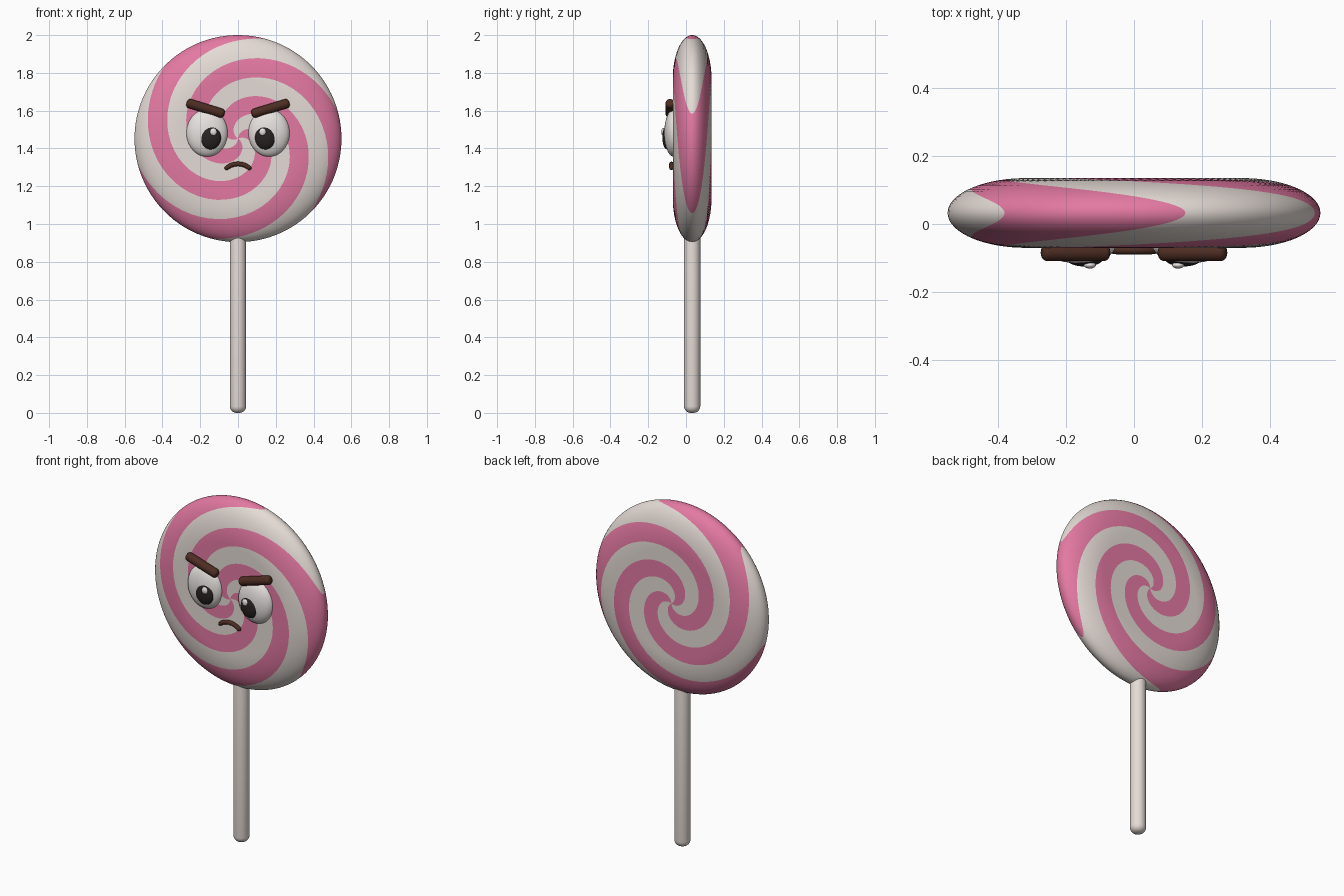
import bpy, bmesh, math
from mathutils import Matrix, Vector

cube = bpy.data.objects.get("Cube")
if cube:
    bpy.data.objects.remove(cube, do_unlink=True)


def material(name, rgb):
    mat = bpy.data.materials.new(name)
    mat.use_nodes = True
    mat.diffuse_color = (*rgb, 1)
    mat.node_tree.nodes["Principled BSDF"].inputs["Base Color"].default_value = (*rgb, 1)
    return mat


cream = material("cream", (0.78, 0.71, 0.67))
pink = material("pink", (0.77, 0.19, 0.36))
brown = material("chocolate brown", (0.075, 0.026, 0.016))
eye_white = material("eye white", (0.80, 0.76, 0.74))
black = material("pupil black", (0.022, 0.016, 0.016))


def finish(name, bm, mats, angle=50):
    bmesh.ops.recalc_face_normals(bm, faces=bm.faces)
    mesh = bpy.data.meshes.new(name)
    bm.to_mesh(mesh)
    bm.free()
    for mat in mats:
        mesh.materials.append(mat)
    obj = bpy.data.objects.new(name, mesh)
    bpy.context.collection.objects.link(obj)
    bpy.ops.object.select_all(action="DESELECT")
    obj.select_set(True)
    bpy.context.view_layer.objects.active = obj
    bpy.ops.object.shade_smooth_by_angle(angle=math.radians(angle))
    return obj


def revolve(name, profile, mats, matrix, segments=32, twist=lambda r: 0, paint=lambda s: 0):
    """Spin (radius, height) points about z; both ends close at a pole."""
    bm = bmesh.new()
    rings = []
    for r, h in profile[1:-1]:
        angles = [2 * math.pi * s / segments + twist(r) for s in range(segments)]
        rings.append([bm.verts.new((r * math.cos(a), r * math.sin(a), h)) for a in angles])
    poles = [bm.verts.new((0, 0, profile[i][1])) for i in (0, -1)]
    for s in range(segments):
        t = (s + 1) % segments
        faces = [bm.faces.new((poles[0], rings[0][t], rings[0][s])),
                 bm.faces.new((poles[1], rings[-1][s], rings[-1][t]))]
        for a, b in zip(rings, rings[1:]):
            faces.append(bm.faces.new((a[s], a[t], b[t], b[s])))
        for f in faces:
            f.material_index = paint(s)
    bm.transform(matrix)
    return finish(name, bm, mats)


def rod_profile(radius, length, rounding, steps=6):
    """Cylinder profile with rounded ends, centred on its length."""
    arc = [math.pi / 2 * i / steps for i in range(steps + 1)]
    low = [(radius - rounding + rounding * math.sin(a),
            -length / 2 + rounding - rounding * math.cos(a)) for a in arc]
    high = [(r, -h) for r, h in reversed(low)]
    return [(0, -length / 2)] + low + high + [(0, length / 2)]


def ellipsoid(name, center, radii, mat):
    bm = bmesh.new()
    bmesh.ops.create_uvsphere(bm, u_segments=32, v_segments=20, radius=1)
    bm.transform(Matrix.Translation(center) @ Matrix.Diagonal((*radii, 1)))
    return finish(name, bm, [mat])


# Candy disc: flat faces, elliptical rim, mesh twisted so stripes follow its edges
R, HALF, RIM = 0.548, 0.1025, 0.23
CENTER = Vector((0, 0.0325, 1.452))
flat = [(R - RIM) * i / 36 for i in range(36)]
rim = [math.pi / 2 * i / 28 for i in range(29)]
side = [(r, HALF) for r in flat]
side += [(R - RIM + RIM * math.sin(a), HALF * math.cos(a)) for a in rim]
disc = side + [(r, -h) for r, h in reversed(side[:-1])]
SEGMENTS = 96
stripe = SEGMENTS // 6
rim_start = math.radians(-46)
face_front = Matrix.Translation(CENTER) @ Matrix.Rotation(math.pi / 2, 4, "X")
revolve("candy_disc", disc, [pink, cream], face_front, SEGMENTS,
        twist=lambda r: rim_start + math.radians(570) * (R - r),
        paint=lambda s: s // stripe % 2)

# Stick
revolve("stick", rod_profile(0.043, 0.98, 0.035), [cream],
        Matrix.Translation((0, CENTER.y, 0.49)))

# Eyes and brows, mirrored left and right
for label, s in (("left", 1), ("right", -1)):
    ellipsoid(label + "_eye", (s * 0.164, -0.065, 1.482), (0.11, 0.05, 0.126), eye_white)
    ellipsoid(label + "_pupil", (s * 0.145, -0.1, 1.457), (0.055, 0.025, 0.062), black)
    ellipsoid(label + "_eye_glint", (s * 0.13, -0.121, 1.488), (0.018, 0.01, 0.02), eye_white)
    tilt = Matrix.Rotation(s * math.radians(90 - 17), 4, "Y")
    revolve(label + "_brow", rod_profile(0.025, 0.208, 0.018), [brown],
            Matrix.Translation((s * 0.172, -0.084, 1.612)) @ tilt)

# Frowning mouth: a tube swept along an arc with rounded ends
bm = bmesh.new()
STEPS, SIDES, TUBE, ARC_R = 24, 12, 0.012, 0.095
spread = math.radians(46)
rings = []
for i in range(STEPS + 1):
    k = 2 * i / STEPS - 1
    a = k * spread
    out = Vector((math.sin(a), 0, math.cos(a)))
    mid = Vector((0, -0.077, 1.318 - ARC_R)) + out * ARC_R
    thick = TUBE * max(0.15, 1 - abs(k) ** 16) ** 0.5
    rings.append([bm.verts.new(mid + thick * (out * math.cos(b) + Vector((0, math.sin(b), 0))))
                  for b in (2 * math.pi * j / SIDES for j in range(SIDES))])
for a, b in zip(rings, rings[1:]):
    for j in range(SIDES):
        n = (j + 1) % SIDES
        bm.faces.new((a[j], a[n], b[n], b[j]))
bm.faces.new(rings[0])
bm.faces.new(rings[-1])
finish("mouth", bm, [brown])
